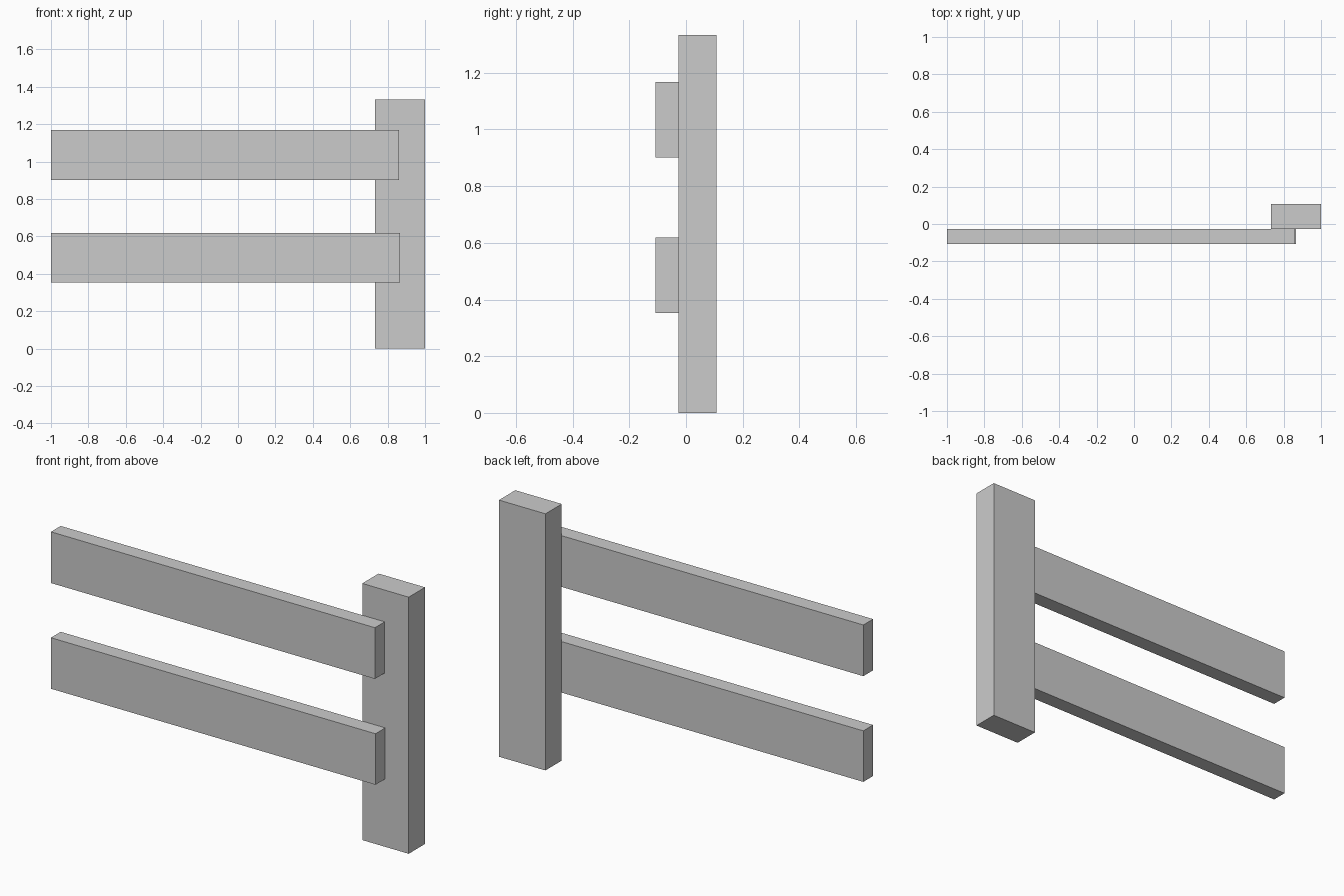
import bpy
import bmesh
from mathutils import Vector

if "Cube" in bpy.data.objects:
    bpy.data.objects.remove(bpy.data.objects["Cube"])


def box(name, lo, hi):
    """Add a box object spanning two opposite corners, origin at its centre."""
    lo, hi = Vector(lo), Vector(hi)
    bm = bmesh.new()
    bmesh.ops.create_cube(bm, size=1.0)
    bmesh.ops.scale(bm, vec=hi - lo, verts=bm.verts)
    mesh = bpy.data.meshes.new(name)
    bm.to_mesh(mesh)
    bm.free()
    obj = bpy.data.objects.new(name, mesh)
    obj.location = (lo + hi) / 2
    bpy.context.collection.objects.link(obj)
    return obj


BACK, JOINT, FRONT = 0.107, -0.027, -0.107

# upright post
box("fence_post", (0.733, JOINT, 0), (1.0, BACK, 1.333))

# horizontal rails fixed to the front of the post
for name, end_x, z0, z1 in (("lower_rail", 0.865, 0.353, 0.618),
                            ("upper_rail", 0.862, 0.902, 1.168)):
    box(name, (-1.0, FRONT, z0), (end_x, JOINT, z1))
